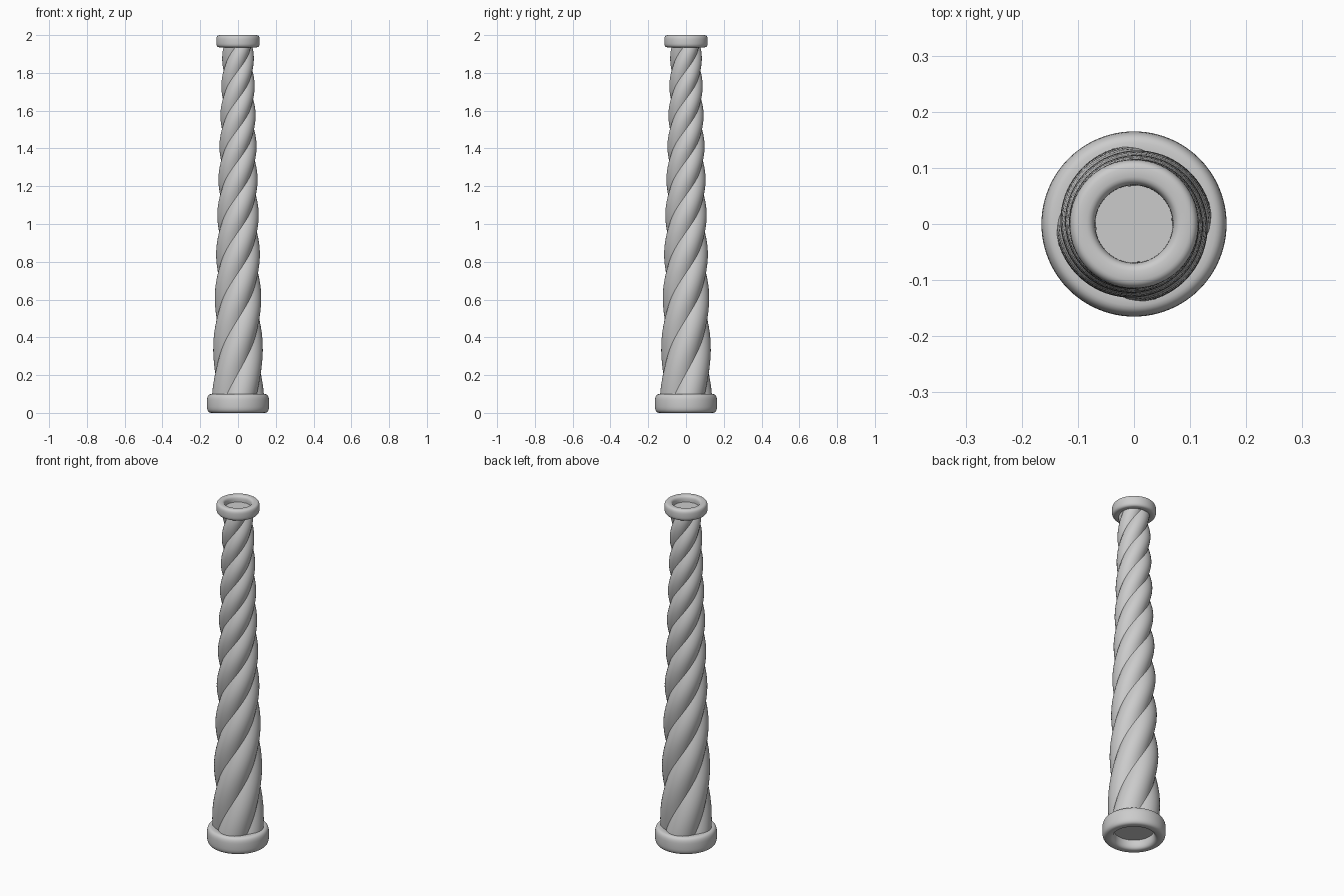
import bpy, bmesh, math

if "Cube" in bpy.data.objects:
    bpy.data.objects.remove(bpy.data.objects["Cube"])

LOBES, SEG, ROWS = 4, 14, 150


def finish(bm, name, angle=35):
    bmesh.ops.recalc_face_normals(bm, faces=bm.faces)
    me = bpy.data.meshes.new(name)
    bm.to_mesh(me)
    bm.free()
    ob = bpy.data.objects.new(name, me)
    bpy.context.collection.objects.link(ob)
    bpy.ops.object.select_all(action='DESELECT')
    ob.select_set(True)
    bpy.context.view_layer.objects.active = ob
    bpy.ops.object.shade_smooth_by_angle(angle=math.radians(angle))
    return ob


def bridge(bm, a, b):
    n = len(a)
    for i in range(n):
        j = (i + 1) % n
        bm.faces.new((a[i], a[j], b[j], b[i]))


# Tapered shaft of four merged round strands, twisting tighter towards the top
def shaft(z0, z1):
    bm = bmesh.new()
    rows = []
    n = LOBES * SEG
    for k in range(ROWS + 1):
        z = z0 + (z1 - z0) * k / ROWS
        t = z - 0.1
        radius = 0.139 - 0.031 * t
        d, r = 0.38 * radius, 0.62 * radius
        turn = math.radians(15 + 90 * (2.9 * t + 1.15 * t * t))
        row = []
        for i in range(n):
            phi = (i % SEG) / SEG * math.pi / 2 - math.pi / 4
            s = d * math.cos(phi) + math.sqrt(r * r - (d * math.sin(phi)) ** 2)
            a = turn + i / n * math.tau - math.pi / 4
            row.append(bm.verts.new((s * math.cos(a), s * math.sin(a), z)))
        rows.append(row)
    for a, b in zip(rows, rows[1:]):
        bridge(bm, a, b)
    bm.faces.new(rows[0])
    bm.faces.new(rows[-1])
    return finish(bm, "twisted_shaft")


# Soft-cornered ring: a rounded-square section swept around the axis
def ring(name, r_in, r_out, z0, z1, steps=96, pts=32):
    bm = bmesh.new()
    rc, zc = (r_in + r_out) / 2, (z0 + z1) / 2
    hr, hz = (r_out - r_in) / 2, (z1 - z0) / 2
    soft = lambda v: math.copysign(abs(v) ** 0.65, v)
    loops = []
    for k in range(pts):
        p = k / pts * math.tau
        rad = rc + hr * soft(math.cos(p))
        z = zc + hz * soft(math.sin(p))
        loops.append([bm.verts.new((rad * math.cos(i / steps * math.tau),
                                    rad * math.sin(i / steps * math.tau), z))
                      for i in range(steps)])
    for k in range(pts):
        bridge(bm, loops[k], loops[(k + 1) % pts])
    return finish(bm, name, 60)


shaft(0.05, 1.965)
ring("base_ring", 0.105, 0.165, 0.0, 0.1)
ring("top_ring", 0.069, 0.115, 1.935, 2.0)
